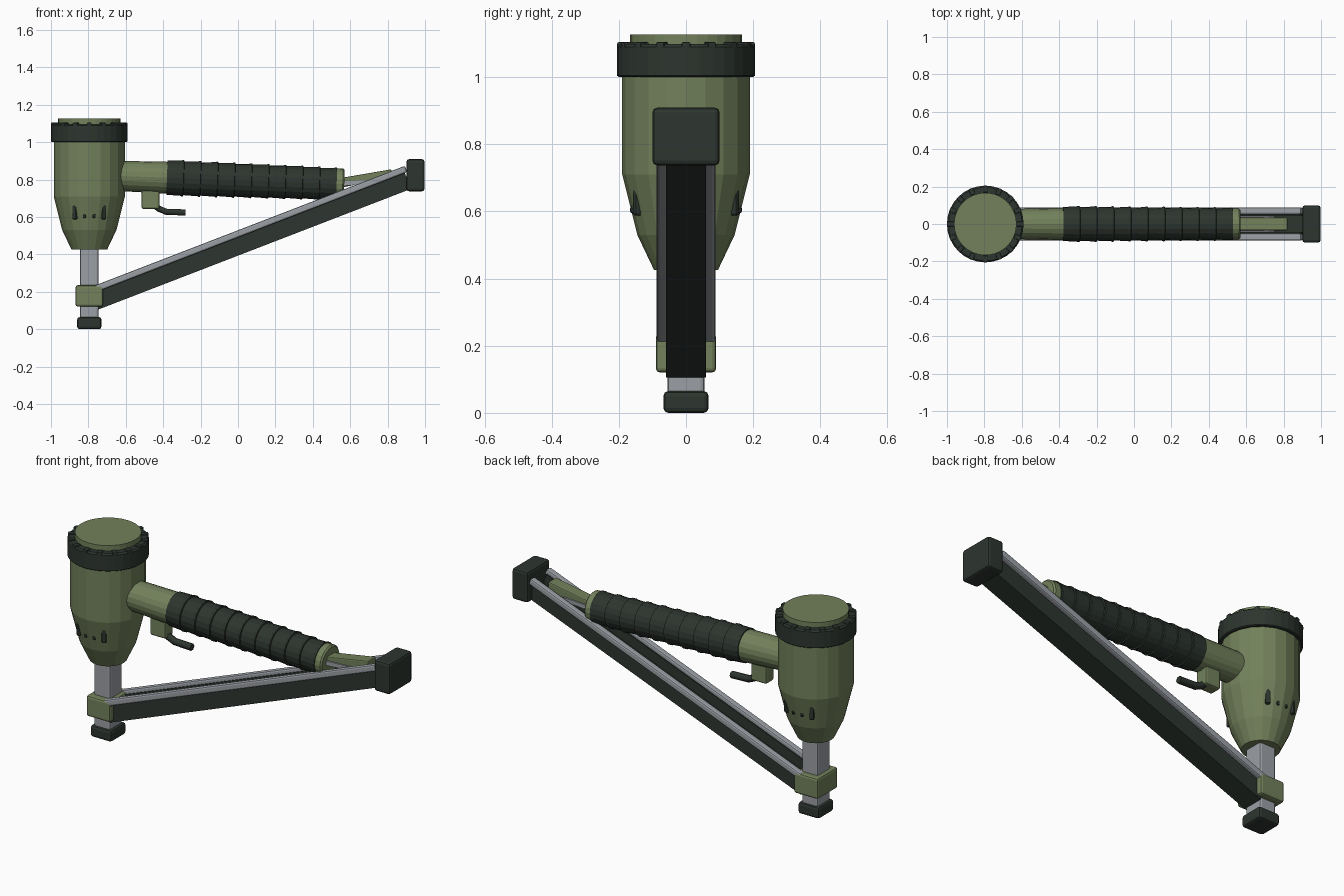
import bpy, bmesh, math
from mathutils import Vector

cube = bpy.data.objects.get("Cube")
if cube:
    bpy.data.objects.remove(cube, do_unlink=True)


def material(name, rgb):
    m = bpy.data.materials.new(name)
    m.use_nodes = True
    m.diffuse_color = (*rgb, 1)
    m.node_tree.nodes["Principled BSDF"].inputs["Base Color"].default_value = (*rgb, 1)
    return m


GREEN = material("olive green", (0.17, 0.22, 0.105))
DARK = material("dark rubber", (0.026, 0.036, 0.028))
SILVER = material("brushed steel", (0.33, 0.35, 0.38))


def finish(name, bm, mat, loc=(0, 0, 0), rot=(0, 0, 0), bevel=0):
    bmesh.ops.recalc_face_normals(bm, faces=bm.faces[:])
    mesh = bpy.data.meshes.new(name)
    bm.to_mesh(mesh)
    bm.free()
    ob = bpy.data.objects.new(name, mesh)
    bpy.context.collection.objects.link(ob)
    mesh.materials.append(mat)
    ob.location, ob.rotation_euler = loc, rot
    if bevel:
        mod = ob.modifiers.new("Bevel", "BEVEL")
        mod.width, mod.segments = bevel, 2
    return ob


def box(name, size, loc, mat, rot=(0, 0, 0), bevel=0):
    bm = bmesh.new()
    bmesh.ops.create_cube(bm, size=1)
    bmesh.ops.scale(bm, vec=size, verts=bm.verts)
    return finish(name, bm, mat, loc, rot, bevel)


def lathe(name, profile, mat, loc, rot=(0, 0, 0), sides=20):
    """Revolve (radius, height) pairs around local z, with closed ends."""
    bm = bmesh.new()
    rings = [[bm.verts.new((r * math.cos(math.tau * i / sides),
                            r * math.sin(math.tau * i / sides), z))
              for i in range(sides)] for r, z in profile]
    for a, b in zip(rings, rings[1:]):
        for i in range(sides):
            j = (i + 1) % sides
            bm.faces.new((a[i], a[j], b[j], b[i]))
    bm.faces.new(rings[0])
    bm.faces.new(rings[-1])
    return finish(name, bm, mat, loc, rot)


def prism(name, points, half, mat, axis="y", loc=(0, 0, 0), rot=(0, 0, 0), bevel=0):
    """Extrude a closed outline both ways along x or y."""
    bm = bmesh.new()
    place = (lambda p, d: (d, p[0], p[1])) if axis == "x" else (lambda p, d: (p[0], d, p[1]))
    face = bm.faces.new([bm.verts.new(place(p, -half)) for p in points])
    new = bmesh.ops.extrude_face_region(bm, geom=[face])["geom"]
    bmesh.ops.translate(bm, vec=place((0, 0), 2 * half),
                        verts=[v for v in new if isinstance(v, bmesh.types.BMVert)])
    return finish(name, bm, mat, loc, rot, bevel)


# Motor housing, top cap and grip notches
CX = -0.795
lathe("housing", [(0.095, 0.425), (0.145, 0.53), (0.19, 0.71), (0.19, 1.02)], GREEN, (CX, 0, 0))
lathe("cap_ring", [(0.2, 1.0), (0.205, 1.004), (0.205, 1.09), (0.197, 1.098), (0.16, 1.098)],
      DARK, (CX, 0, 0), sides=32)
lathe("cap_disc", [(0.167, 1.05), (0.167, 1.127)], GREEN, (CX, 0, 0), sides=32)
for i in range(16):
    a = math.tau * i / 16
    box(f"cap_notch_{i}", (0.036, 0.026, 0.02),
        (CX + 0.187 * math.cos(a), 0.187 * math.sin(a), 1.094), DARK, (0, 0, a), 0.004)

# Vents on the front and back of the housing
for side, label in ((-1, "front"), (1, "back")):
    for k in (-1, 1):
        for kind, deg, r, z, size in (("slot", 28, 0.163, 0.63, (0.025, 0.026, 0.085)),
                                      ("dot", 9, 0.159, 0.605, (0.018, 0.02, 0.022))):
            a = math.radians(deg) * k
            box(f"{label}_vent_{kind}_{'left' if k > 0 else 'right'}", size,
                (CX + r * math.sin(a), side * r * math.cos(a), z), DARK,
                (0, 0, -side * a), 0.008)

# Driver barrel, collar and foot
prism("barrel", [(-0.05, 0.04), (0.05, 0.04), (0.05, 0.47), (-0.05, 0.47)], 0.055,
      SILVER, loc=(CX, 0, 0), bevel=0.012)
box("collar", (0.147, 0.18, 0.115), (CX, 0, 0.178), GREEN, bevel=0.012)
box("foot", (0.13, 0.134, 0.065), (CX, 0, 0.0325), DARK, bevel=0.014)

# Handle, wrapped grip and end ferrule, all on one slightly sloping axis
TILT = math.radians(2.1)
AXIS_ROT = (0, math.pi / 2 + TILT, 0)


def on_axis(x):
    return (x, 0, 0.81 - (x + 0.38) * math.tan(TILT))


lathe("handle_neck", [(0.08, 0), (0.086, 0.33)], GREEN, on_axis(-0.67), AXIS_ROT)
STEPS = 10
wrap = []
for i in range(STEPS):
    r = 0.096 - 0.009 * i / STEPS
    start = 0.91 * i / STEPS
    wrap += [(r - 0.005, start), (r - 0.002, start + 0.075), (r + 0.001, start + 0.08),
             (r + 0.001, start + 0.089)]
lathe("grip", wrap, DARK, on_axis(-0.38), AXIS_ROT)
lathe("handle_end", [(0.084, 0), (0.084, 0.05), (0.076, 0.058)], GREEN, on_axis(0.51), AXIS_ROT)

# Bracket joining the handle to the magazine
prism("rear_bracket", [(0.54, 0.80), (0.57, 0.812), (0.82, 0.855), (0.82, 0.79), (0.72, 0.79),
                       (0.54, 0.755)], 0.034, GREEN, bevel=0.006)
prism("bracket_plate", [(0.55, 0.79), (0.72, 0.798), (0.75, 0.78), (0.55, 0.765)], 0.042, SILVER)

# Trigger mount and bent trigger lever
box("trigger_mount", (0.095, 0.07, 0.12), (-0.468, 0, 0.703), GREEN, bevel=0.01)
curve = bpy.data.curves.new("trigger", "CURVE")
curve.dimensions = "3D"
curve.bevel_depth, curve.bevel_resolution, curve.use_fill_caps = 0.019, 1, True
path = [(-0.46, 0.675), (-0.425, 0.645), (-0.385, 0.628), (-0.28, 0.624)]
spline = curve.splines.new("POLY")
spline.points.add(len(path) - 1)
for p, (x, z) in zip(spline.points, path):
    p.co = (x, 0, z, 1)
curve.materials.append(DARK)
trigger = bpy.data.objects.new("trigger", curve)
bpy.context.collection.objects.link(trigger)

# Sloping magazine: open channel with a steel rail along each top edge
SLOPE = math.radians(21.1)
BASE = Vector((0.09, 0, 0.428))
half_u = [(0.06, 0), (0.06, 0.105), (0.046, 0.105), (0.046, 0.05)]
channel = half_u + [(-y, z) for y, z in reversed(half_u)]
prism("magazine", channel, 0.895, DARK, "x", BASE, (0, -SLOPE, 0))
up = Vector((-math.sin(SLOPE), 0, math.cos(SLOPE)))
for k, label in ((1, "back"), (-1, "front")):
    box(f"{label}_rail", (1.78, 0.036, 0.036), BASE + up * 0.116 + Vector((0.02, k * 0.07, 0)),
        SILVER, (0, -SLOPE, 0), 0.009)
box("magazine_end_cap", (0.097, 0.2, 0.172), (0.949, 0, 0.823), DARK, bevel=0.014)
